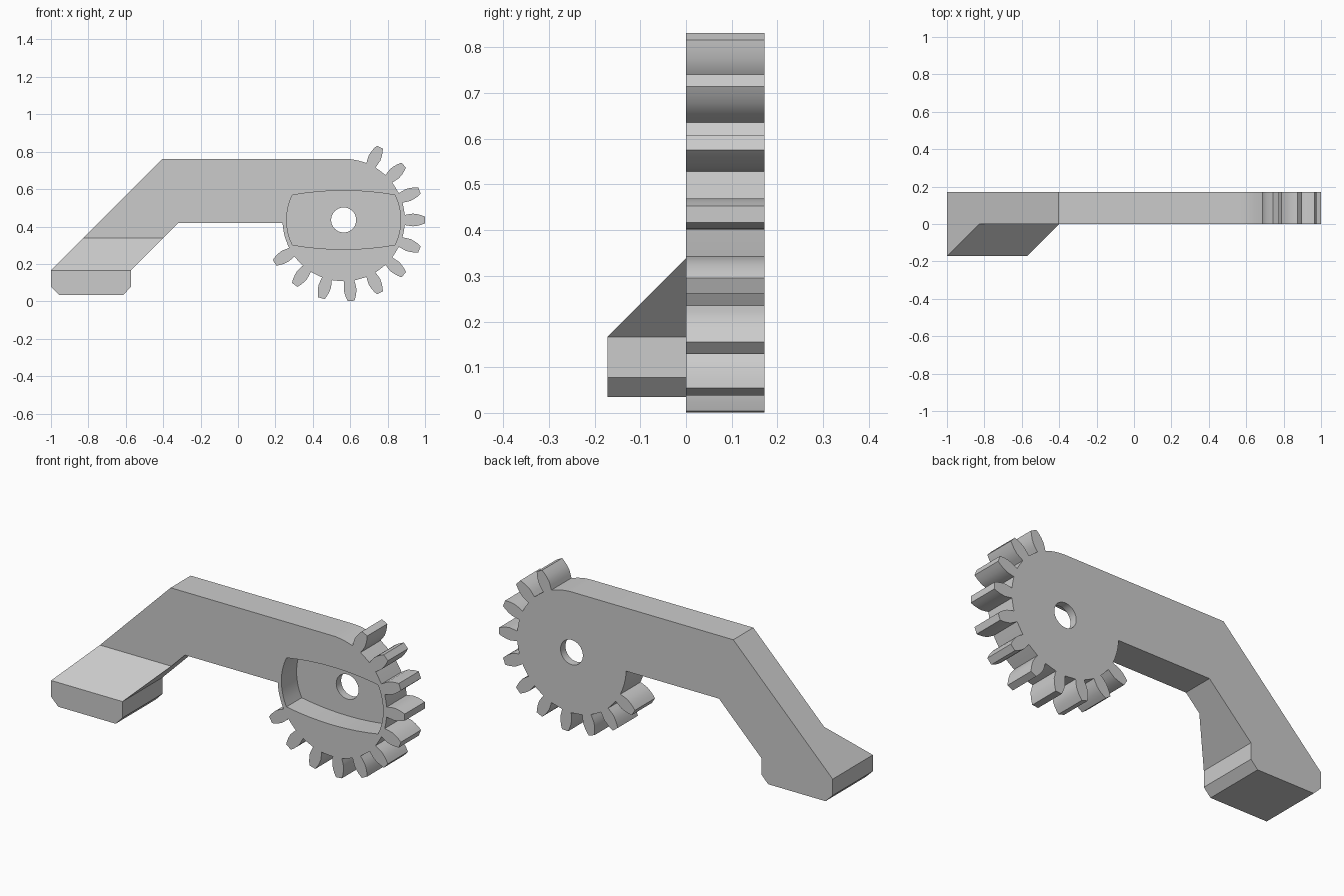
import bpy, bmesh
from math import sin, cos, pi, radians, asin

cube = bpy.data.objects.get("Cube")
if cube:
    bpy.data.objects.remove(cube)

CX, CZ = 0.565, 0.435        # gear centre
ROOT, DEPTH = 0.327, 0.172   # gear body radius, plate thickness
TEETH = 17                   # full-circle pitch count
PITCH = 2 * pi / TEETH

grey = bpy.data.materials.new("plain grey")
grey.use_nodes = True
grey.diffuse_color = (0.6, 0.6, 0.6, 1)
grey.node_tree.nodes["Principled BSDF"].inputs["Base Color"].default_value = (0.6, 0.6, 0.6, 1)


def polar(r, a):
    return (CX + r * cos(a), CZ + r * sin(a))


def arc(r, a0, a1, n):
    return [polar(r, a0 + (a1 - a0) * i / n) for i in range(n + 1)]


def prism(points, y0, y1):
    """Closed x-z outline extruded from y0 back to y1; returns bmesh and front face."""
    bm = bmesh.new()
    front = [bm.verts.new((x, y0, z)) for x, z in points]
    back = [bm.verts.new((x, y1, z)) for x, z in points]
    face = bm.faces.new(front)
    bm.faces.new(back[::-1])
    for i in range(len(points)):
        j = (i + 1) % len(points)
        bm.faces.new((front[j], front[i], back[i], back[j]))
    bmesh.ops.recalc_face_normals(bm, faces=bm.faces)
    return bm, face, front


def finish(bm, name):
    mesh = bpy.data.meshes.new(name)
    bm.to_mesh(mesh)
    bm.free()
    mesh.materials.append(grey)
    obj = bpy.data.objects.new(name, mesh)
    bpy.context.collection.objects.link(obj)
    return obj


# Tooth flank: (radius, half width) from root to tip
flank = [(0.328, 0.027), (0.35, 0.031), (0.372, 0.034),
         (0.395, 0.031), (0.416, 0.0255), (0.435, 0.018)]


def tooth(angle):
    rise = [polar(r, angle + w / r) for r, w in flank]
    fall = [polar(r, angle - w / r) for r, w in reversed(flank)]
    return rise + fall


# Outline: foot and arm, then the toothed sector clockwise, then the underside
half_root = flank[0][1] / ROOT
first, last = 3 * PITCH, -7 * PITCH
end = -pi + asin((CZ - 0.42) / ROOT)
outline = [(-1, 0.166), (-0.828, 0.338), (-0.404, 0.762)]
outline += arc(ROOT, pi / 2, first + half_root, 6)[:-1]
for k in range(3, -8, -1):
    outline += tooth(k * PITCH)
    if k > -7:
        outline.append(polar(ROOT, (k - 0.5) * PITCH))
outline += arc(ROOT, last - half_root, end, 6)[1:]
under = len(outline)
outline += [(-0.318, 0.42), (-0.4, 0.338), (-0.572, 0.166), (-0.572, 0.0775),
            (-0.613, 0.035), (-0.957, 0.035), (-1, 0.0775)]

# Plate, with the foot region split off and pulled forward under a slope
bm, face, verts = prism(outline, 0, DEPTH)
other, _ = bmesh.utils.face_split(face, verts[1], verts[under + 1])
foot = min((face, other), key=lambda f: f.calc_center_median().x)
foot = bmesh.ops.extrude_discrete_faces(bm, faces=[foot])["faces"][0]
for v in foot.verts:
    v.co.y -= DEPTH
    if v.co.z > 0.3:
        v.co.x -= DEPTH
        v.co.z -= DEPTH
bmesh.ops.remove_doubles(bm, verts=bm.verts, dist=0.0005)
bmesh.ops.dissolve_limit(bm, angle_limit=radians(0.5), verts=bm.verts, edges=bm.edges)
bmesh.ops.recalc_face_normals(bm, faces=bm.faces)
arm = finish(bm, "geared_arm")

# Front pocket: round ends, gently bowed top and bottom
r, a = 0.305, radians(25.85)
bow = [(r * cos(a) * t / 4, 0.157 - 0.024 * (t / 4) ** 2) for t in range(-3, 4)]
pocket = arc(r, -a, a, 8) + [(CX + x, CZ + z) for x, z in reversed(bow)]
pocket += arc(r, pi - a, pi + a, 8) + [(CX + x, CZ - z) for x, z in bow]
cutters = [finish(prism(pocket, -0.05, 0.13)[0], "pocket_cutter")]

# Axle hole
cutters.append(finish(prism(arc(0.067, 0, 2 * pi, 40)[:-1], -0.1, 0.3)[0], "hole_cutter"))

bpy.ops.object.select_all(action='DESELECT')
arm.select_set(True)
bpy.context.view_layer.objects.active = arm
for cutter in cutters:
    mod = arm.modifiers.new(cutter.name, 'BOOLEAN')
    mod.operation, mod.solver, mod.object = 'DIFFERENCE', 'EXACT', cutter
    bpy.ops.object.modifier_apply(modifier=mod.name)
    bpy.data.objects.remove(cutter)
bpy.ops.object.shade_smooth_by_angle(angle=radians(30))
